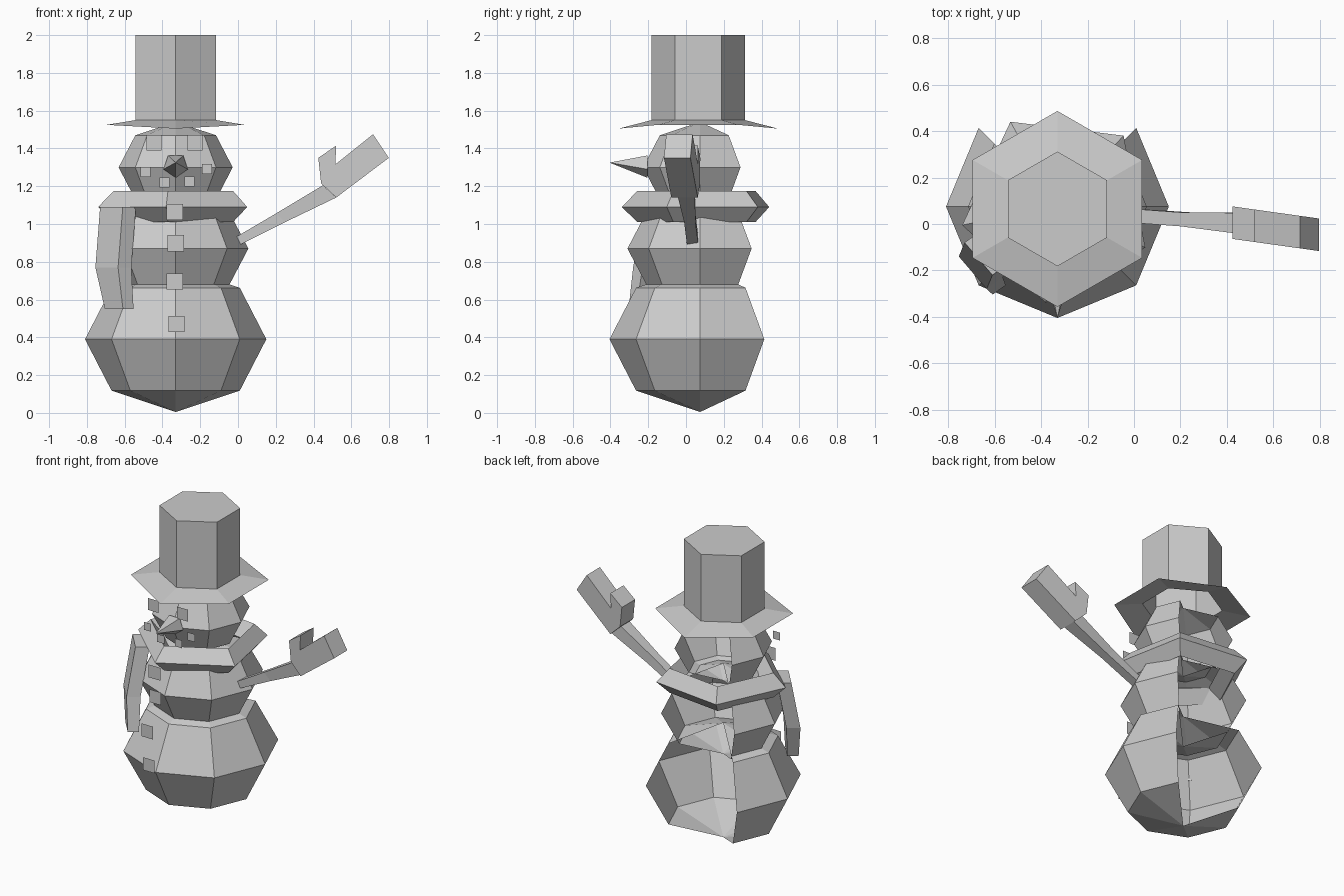
import bpy, bmesh
from math import sin, cos, pi, radians

if "Cube" in bpy.data.objects:
    bpy.data.objects.remove(bpy.data.objects["Cube"])

AX, AY = -0.33, 0.075   # body axis


def loft(name, rings, wrap=True, caps=True, loop=False):
    """Join equal-length rings of points with quads."""
    bm = bmesh.new()
    vs = [[bm.verts.new(p) for p in r] for r in rings]
    n = len(rings[0])
    pairs = list(zip(vs, vs[1:])) + ([(vs[-1], vs[0])] if loop else [])
    for a, b in pairs:
        for i in range(n if wrap else n - 1):
            j = (i + 1) % n
            bm.faces.new((a[i], a[j], b[j], b[i]))
    if caps:
        bm.faces.new(vs[0])
        bm.faces.new(vs[-1])
    bmesh.ops.remove_doubles(bm, verts=bm.verts, dist=1e-5)
    bmesh.ops.recalc_face_normals(bm, faces=bm.faces)
    me = bpy.data.meshes.new(name)
    bm.to_mesh(me)
    bm.free()
    ob = bpy.data.objects.new(name, me)
    bpy.context.collection.objects.link(ob)
    return ob


def ball(name, z, r, rz):
    """Eight-sided, four-ring ball with the two rear columns left open."""
    rings = []
    for k in range(5):
        t = -pi / 2 + k * pi / 4
        rings.append([(AX + r * cos(t) * cos(a), AY + r * cos(t) * sin(a), z + rz * sin(t))
                      for a in (radians(135 + 45 * i) for i in range(7))])
    loft(name, rings, wrap=False, caps=False)


def hexagon(r, z, droop=0.0):
    return [(AX + r * cos(a), 0.065 + r * sin(a), z - (droop if i in (1, 4) else 0))
            for i, a in enumerate(radians(30 + 60 * i) for i in range(6))]


def patch(name, x, y, z, s):
    """Flat square facing the front."""
    h = s / 2
    loft(name, [[(x - h, y, z - h), (x + h, y, z - h)],
                [(x - h, y, z + h), (x + h, y, z + h)]], wrap=False, caps=False)


# Body and head
ball("lower_body", 0.39, 0.48, 0.385)
ball("middle_body", 0.87, 0.385, 0.304)
ball("head", 1.30, 0.302, 0.24)

# Hat
loft("hat_crown", [hexagon(0.247, 2.0), hexagon(0.247, 1.55)], caps=False)
loft("hat_top", [hexagon(0.247, 2.0), hexagon(0.0, 2.0)], caps=False)
loft("hat_brim", [hexagon(0.247, 1.55), hexagon(0.422, 1.525, 0.02)], caps=False)

# Scarf ring: five sides, diamond section
scarf = []
for i in range(5):
    a = radians(-25 + 72 * i)
    scarf.append([(AX + r * cos(a), AY + r * sin(a), z)
                  for r, z in ((0.418, 1.09), (0.335, 1.175), (0.25, 1.09), (0.335, 1.01))])
loft("scarf", scarf, caps=False, loop=True)

# Scarf tail
section = ((-0.10, 0.06), (0.02, -0.08), (0.09, -0.03), (-0.03, 0.11))
loft("scarf_tail", [[(cx + k * dx, cy + k * dy, z) for dx, dy in section]
                    for cx, cy, z, k in ((-0.63, -0.14, 1.09, 1), (-0.655, -0.20, 0.77, 1),
                                         (-0.625, -0.24, 0.55, 0.8))])

# Nose: five-sided cone
base = [(AX + 0.068 * cos(a), -0.205, 1.31 + 0.065 * sin(a))
        for a in (radians(-90 + 72 * i) for i in range(5))]
loft("nose", [base, [(AX, -0.405, 1.325)] * 5], caps=False)

# Face pieces and buttons
for i, (x, z, s) in enumerate(((-0.445, 1.43, 0.08), (-0.228, 1.43, 0.08), (-0.49, 1.275, 0.053),
                               (-0.39, 1.22, 0.053), (-0.258, 1.225, 0.053), (-0.163, 1.292, 0.053))):
    patch("eye" if i < 2 else "mouth_piece", x, -0.265, z, s)
for x, y, z in ((-0.335, -0.41, 1.063), (-0.33, -0.41, 0.898), (-0.335, -0.485, 0.695), (-0.325, -0.485, 0.47)):
    patch("button", x, y, z, 0.086)

# Raised arm
arm = []
for (x0, z0), (x1, z1), y, h in (((-0.03, 0.92), (-0.02, 0.875), 0.037, 0.03),
                                 ((0.20, 1.055), (0.25, 1.01), 0.02, 0.03),
                                 ((0.45, 1.205), (0.52, 1.14), 0.003, 0.045)):
    arm.append([(x0, y - h, z0), (x0, y + h, z0), (x1, y + h, z1), (x1, y - h, z1)])
loft("arm", arm)

# Mitten with thumb
outline = ((0.44, 1.215), (0.425, 1.35), (0.52, 1.415), (0.515, 1.315),
           (0.715, 1.475), (0.798, 1.35), (0.52, 1.14))
loft("mitten", [[(x, 0.005 - 0.14 * (x - 0.43) + s * 0.07, z) for x, z in outline] for s in (-1, 1)])
